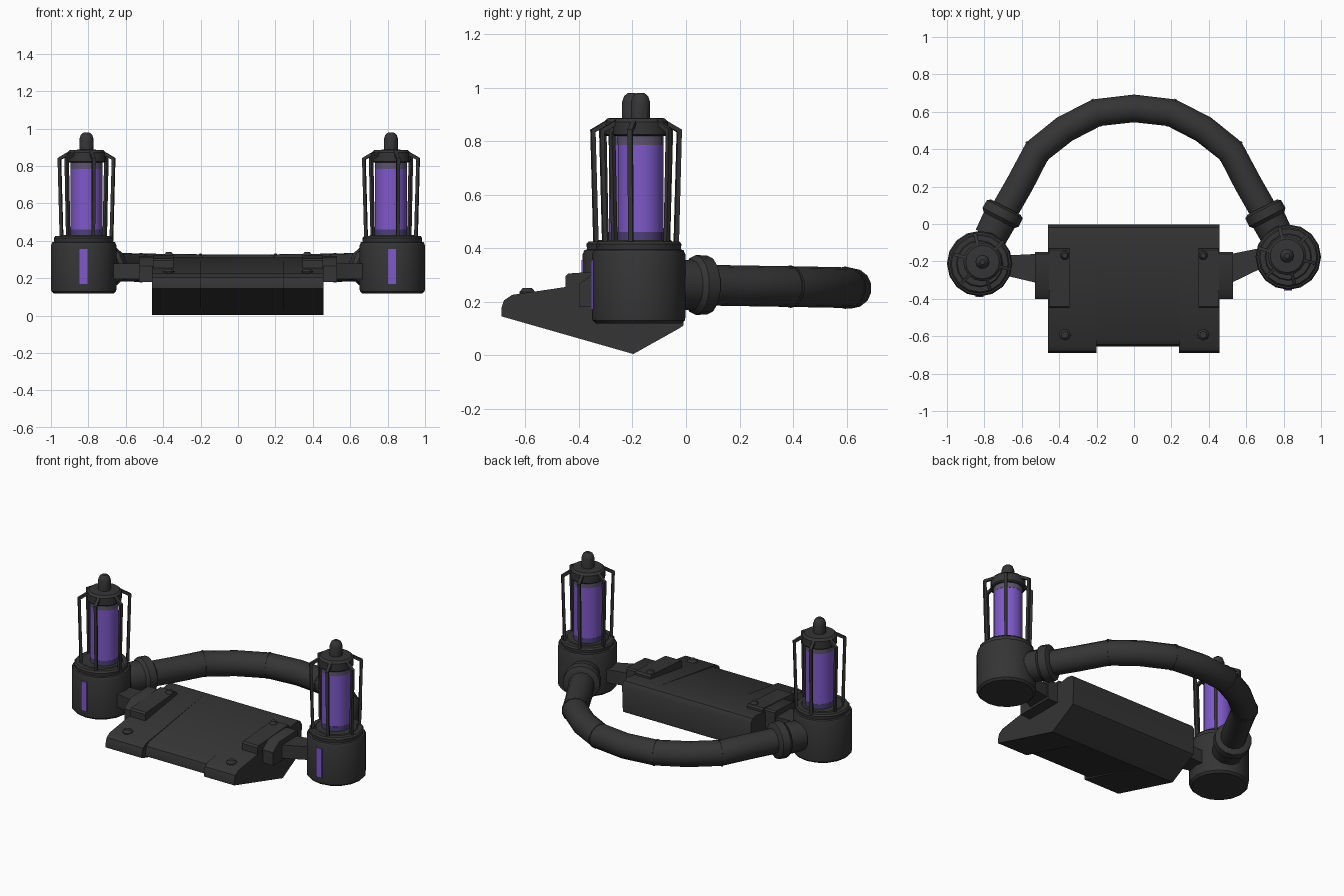
import bpy, bmesh
from math import sin, cos, pi, radians
from mathutils import Vector

old = bpy.data.objects.get("Cube")
if old:
    bpy.data.objects.remove(old, do_unlink=True)


def material(name, rgb):
    m = bpy.data.materials.new(name)
    m.use_nodes = True
    m.diffuse_color = (*rgb, 1)
    node = next(n for n in m.node_tree.nodes if n.type == "BSDF_PRINCIPLED")
    node.inputs["Base Color"].default_value = (*rgb, 1)
    return m


GREY = material("dark grey metal", (0.035, 0.035, 0.035))
PURPLE = material("bright purple liquid", (0.21, 0.10, 0.59))
DEEP = material("deep purple liquid", (0.075, 0.05, 0.19))
GLASS = material("smoky glass", (0.11, 0.09, 0.16))
parts = []


def finish(name, bm, mat):
    bmesh.ops.recalc_face_normals(bm, faces=bm.faces)
    mesh = bpy.data.meshes.new(name)
    bm.to_mesh(mesh)
    bm.free()
    mesh.materials.append(mat)
    ob = bpy.data.objects.new(name, mesh)
    bpy.context.collection.objects.link(ob)
    parts.append(ob)
    return ob


def loft(name, rings, mat):
    """Skin a list of equally sized rings and cap both ends."""
    bm = bmesh.new()
    loops = [[bm.verts.new(p) for p in ring] for ring in rings]
    n = len(loops[0])
    for a, b in zip(loops, loops[1:]):
        for i in range(n):
            j = (i + 1) % n
            bm.faces.new((a[i], a[j], b[j], b[i]))
    bm.faces.new(loops[0])
    bm.faces.new(loops[-1])
    return finish(name, bm, mat)


def lathe(name, profile, center, mat=GREY, sides=16):
    """Turn (radius, height) pairs around a vertical axis."""
    cx, cy = center
    return loft(name, [[(cx + r * cos(2 * pi * i / sides), cy + r * sin(2 * pi * i / sides), z)
                        for i in range(sides)] for r, z in profile], mat)


def sweep(name, path, radii, ref, sides=14, mat=GREY):
    """Round section carried along a path; ref is normal to the path."""
    path = [Vector(p) for p in path]
    rings = []
    for k, p in enumerate(path):
        before = (p - path[max(k - 1, 0)]).normalized()
        after = (path[min(k + 1, len(path) - 1)] - p).normalized()
        side = (before + after).normalized().cross(ref).normalized()
        rings.append([p + radii[k] * (side * cos(a) + ref * sin(a))
                      for a in (2 * pi * (i + 0.5) / sides for i in range(sides))])
    return loft(name, rings, mat)


def prism(name, outline, axis, lo, hi, mat=GREY):
    """Extrude an outline along x (y, z pairs) or z (x, y pairs)."""
    def place(p, d):
        return (d, *p) if axis == "x" else (*p, d)
    return loft(name, [[place(p, d) for p in outline] for d in (lo, hi)], mat)


def box(name, lo, hi, mat=GREY):
    outline = [(lo[0], lo[1]), (hi[0], lo[1]), (hi[0], hi[1]), (lo[0], hi[1])]
    return prism(name, outline, "z", lo[2], hi[2], mat)


UP = Vector((0, 0, 1))

# Wedge-shaped central housing with a recessed middle of the front lip
for label, lo, hi, front in (("right", -0.46, -0.2, -0.69), ("middle", -0.2, 0.24, -0.655),
                             ("left", 0.24, 0.457, -0.69)):
    prism(f"housing_{label}", [(front, 0.145), (front, 0.175), (front + 0.01, 0.205),
                               (front + 0.04, 0.225), (-0.06, 0.312), (-0.02, 0.305),
                               (-0.002, 0.275), (-0.01, 0.11), (-0.025, 0.1), (-0.197, 0.004)],
          "x", lo, hi)

# Canister base axis and slightly offset tube axis for each side
for label, s, base, tube in (("left", 1, (0.825, -0.177), (0.818, -0.17)),
                             ("right", -1, (-0.825, -0.212), (-0.81, -0.203))):
    # Brackets, rivets and arm joining the housing to the canister
    x0, x1 = sorted((s * 0.345, s * 0.455))
    prism(f"{label}_bracket", [(-0.45, 0.2), (-0.45, 0.295), (-0.44, 0.305), (-0.14, 0.325),
                               (-0.13, 0.315), (-0.13, 0.2)], "x", x0, x1)
    x0, x1 = sorted((s * 0.45, s * 0.53))
    prism(f"{label}_arm_mount", [(-0.4, 0.18), (-0.4, 0.265), (-0.34, 0.31), (-0.16, 0.318),
                                 (-0.15, 0.31), (-0.15, 0.18)], "x", x0, x1)
    prism(f"{label}_arm", [(s * 0.52, -0.16), (s * 0.66, base[1] + 0.045),
                           (s * 0.72, base[1] + 0.045), (s * 0.72, base[1] - 0.07),
                           (s * 0.66, base[1] - 0.07), (s * 0.52, -0.315)], "z", 0.195, 0.28)
    for where, y, z, r in (("front", -0.593, 0.232, 0.031), ("bracket", -0.168, 0.322, 0.024)):
        lathe(f"{label}_{where}_rivet", [(r, z - 0.03), (r, z + 0.004), (r * 0.6, z + 0.018)],
              (s * 0.37, y), sides=10)

    # Canister base with a stepped top flange and a lit slot
    lathe(f"{label}_canister", [(0.16, 0.118), (0.173, 0.13), (0.175, 0.145), (0.175, 0.375),
                                (0.168, 0.392), (0.158, 0.395), (0.16, 0.415), (0.152, 0.425),
                                (0.125, 0.425), (0.12, 0.43)], base)
    sx, sy = base[0] - 0.001, base[1] - 0.178
    box(f"{label}_slot", (sx - 0.021, sy, 0.17), (sx + 0.021, sy + 0.0095, 0.355), PURPLE)

    # Liquid tube, cap and rounded knob
    for part, lo, hi, r, mat in (("tube_foot", 0.425, 0.46, 0.086, DEEP),
                                 ("liquid", 0.46, 0.785, 0.085, PURPLE),
                                 ("tube_glass", 0.785, 0.83, 0.086, GLASS)):
        lathe(f"{label}_{part}", [(r, lo), (r, hi)], tube, mat)
    lathe(f"{label}_cap", [(0.095, 0.818), (0.103, 0.825), (0.103, 0.872), (0.09, 0.885),
                           (0.05, 0.887)], tube)
    lathe(f"{label}_knob", [(0.038, 0.88), (0.038, 0.945), (0.03, 0.968), (0.014, 0.98)],
          tube, sides=10)

    # Cage of bent struts around the tube
    for i in range(6):
        a = radians(60 * i - 15)
        path = [(tube[0] + r * cos(a), tube[1] + r * sin(a), z)
                for r, z in ((0.138, 0.41), (0.15, 0.838), (0.09, 0.872))]
        sweep(f"{label}_strut_{i + 1}", path, (0.012, 0.013, 0.012),
              Vector((-sin(a), cos(a), 0)), 4)

    # Flared collar between the canister and the hoop
    end = Vector((s * 0.685, 0.09, 0.262))
    along = Vector((s * 0.46, -0.89, 0))
    steps = ((0, 0.09), (0.012, 0.11), (0.06, 0.112), (0.078, 0.095), (0.18, 0.09))
    sweep(f"{label}_collar", [end + along * d for d, _ in steps], [r for _, r in steps], UP)

# Rear hoop with raised seams at its joints
half = [(0.2, 0.595, 0.252), (0.37, 0.508, 0.254), (0.518, 0.39, 0.256),
        (0.61, 0.215, 0.259), (0.71, 0.04, 0.262)]
hoop = [(-x, y, z) for x, y, z in reversed(half)] + [(0, 0.618, 0.25)] + half
sweep("rear_hoop", hoop, [0.076] * len(hoop), UP)
for s in (-1, 1):
    for k in (0, 2):
        p = Vector((s * half[k][0], half[k][1], half[k][2]))
        q = Vector((s * half[k + 1][0], half[k + 1][1], half[k + 1][2]))
        o = Vector((s * half[k - 1][0], half[k - 1][1], half[k - 1][2])) if k else Vector(hoop[5])
        t = ((q - p).normalized() + (p - o).normalized()).normalized() * 0.005
        sweep(f"hoop_seam_{'left' if s > 0 else 'right'}_{k // 2 + 1}", [p - t, p + t],
              [0.079, 0.079], UP)

# Smooth the round surfaces and keep the edges sharp
bpy.ops.object.select_all(action="DESELECT")
for ob in parts:
    ob.select_set(True)
bpy.context.view_layer.objects.active = parts[0]
bpy.ops.object.shade_smooth_by_angle(angle=radians(35))
